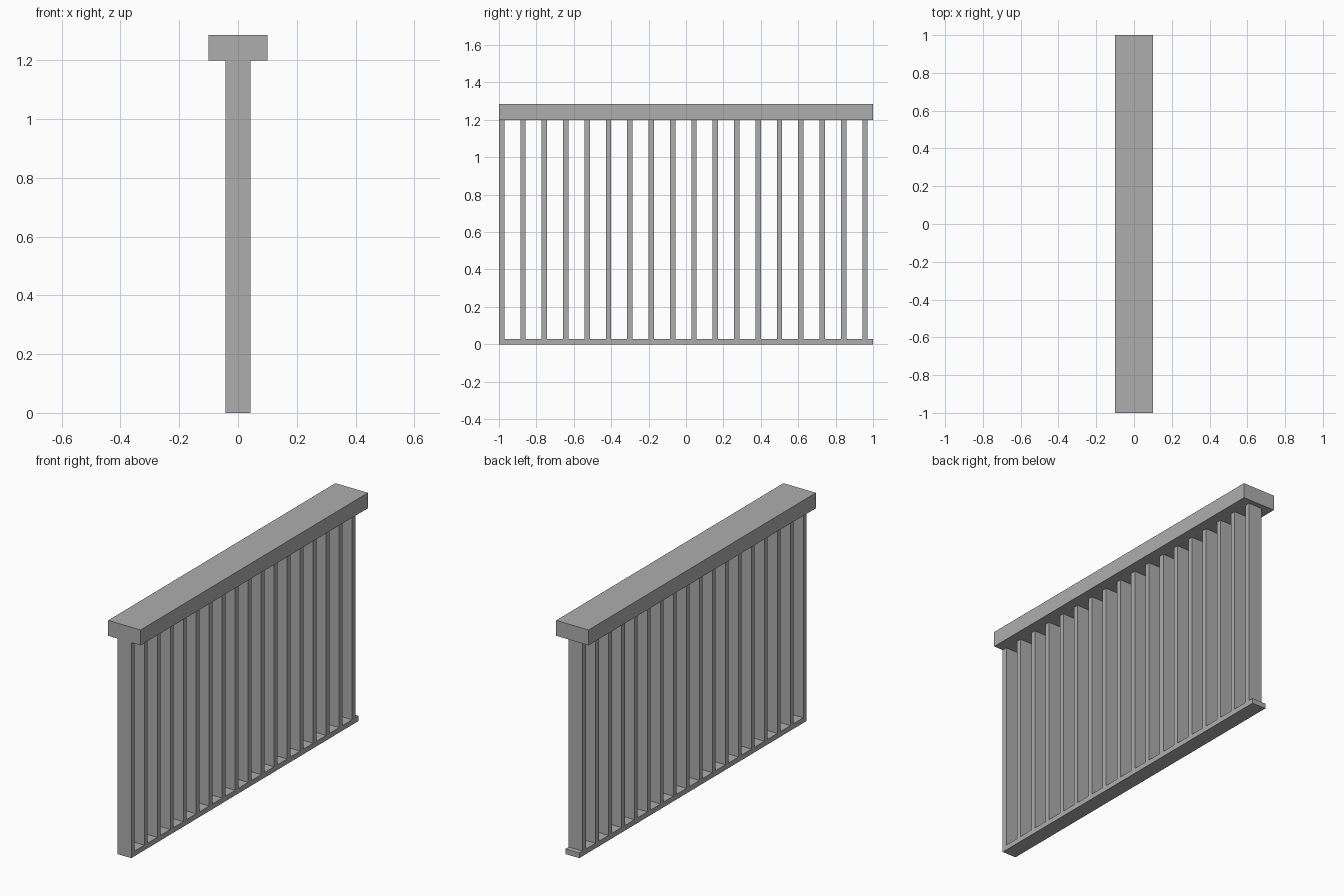
import bpy

if "Cube" in bpy.data.objects:
    bpy.data.objects.remove(bpy.data.objects["Cube"])

U = 2 / 70  # module: slat thickness

grey = bpy.data.materials.new("plain grey")
grey.diffuse_color = (0.42, 0.42, 0.42, 1)
grey.use_nodes = True
grey.node_tree.nodes["Principled BSDF"].inputs["Base Color"].default_value = grey.diffuse_color


def box(name, x, y, z):
    """Axis-aligned box from (min, max) ranges."""
    bpy.ops.mesh.primitive_cube_add(size=1, location=[sum(r) / 2 for r in (x, y, z)])
    ob = bpy.context.object
    ob.name = name
    ob.scale = [r[1] - r[0] for r in (x, y, z)]
    bpy.ops.object.transform_apply(location=False, rotation=False, scale=True)
    ob.data.materials.append(grey)
    return ob


# Wide handrail on top and thin plate at the foot
box("handrail", (-3.5 * U, 3.5 * U), (-1, 1), (42 * U, 45 * U))
box("bottom_rail", (-1.5 * U, 1.5 * U), (-1, 1), (0, U))

# Eighteen flat balusters, starting flush with the front end
for i in range(18):
    y = -1 + 4 * U * i
    box(f"baluster_{i + 1}", (-1.5 * U, 1.5 * U), (y, y + U), (U, 42 * U))
